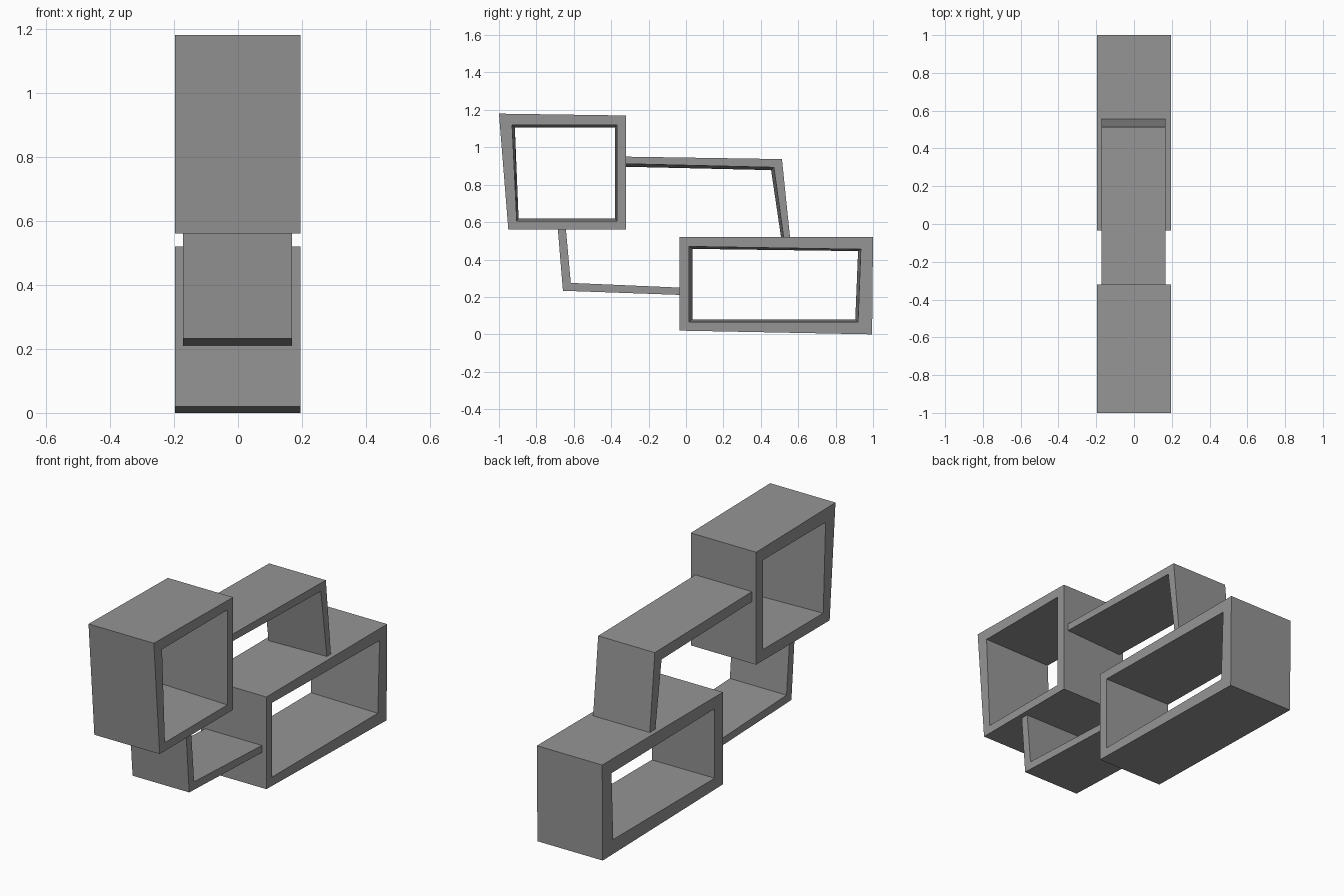
import bpy

old = bpy.data.objects.get("Cube")
if old:
    bpy.data.objects.remove(old, do_unlink=True)

grey = bpy.data.materials.new("mid grey")
grey.use_nodes = True
colour = (0.3, 0.3, 0.3, 1)
grey.diffuse_color = colour
grey.node_tree.nodes["Principled BSDF"].inputs["Base Color"].default_value = colour


def board_loop(name, left, right, outer, inner_left, inner_right, closed):
    """Join outer and inner (y, z) outlines into a board loop running across x."""
    rings = [(left, outer), (left, inner_left), (right, inner_right), (right, outer)]
    n = len(outer)
    verts = [(x, y, z) for x, ring in rings for y, z in ring]
    faces = []
    for i in range(n if closed else n - 1):
        j = (i + 1) % n
        for a in range(4):
            b = (a + 1) % 4
            faces.append((a * n + i, a * n + j, b * n + j, b * n + i))
    if not closed:
        for end in (0, n - 1):
            cap = [a * n + end for a in range(4)]
            faces.append(cap if end else cap[::-1])
    mesh = bpy.data.meshes.new(name)
    mesh.from_pydata(verts, [], faces)
    mesh.materials.append(grey)
    obj = bpy.data.objects.new(name, mesh)
    bpy.context.collection.objects.link(obj)
    # Consistent outward normals
    bpy.context.view_layer.objects.active = obj
    obj.select_set(True)
    bpy.ops.object.mode_set(mode='EDIT')
    bpy.ops.mesh.select_all(action='SELECT')
    bpy.ops.mesh.normals_make_consistent(inside=False)
    bpy.ops.object.mode_set(mode='OBJECT')
    obj.select_set(False)


WIDE = (0.195, -0.197)
NARROW = (0.168, -0.172)

# Open boxes, their openings narrowing slightly toward the right
board_loop("upper_box", *WIDE,
           [(-1, 1.18), (-.32, 1.17), (-.32, .56), (-.95, .56)],
           [(-.93, 1.12), (-.37, 1.12), (-.37, .605), (-.905, .605)],
           [(-.915, 1.105), (-.38, 1.105), (-.38, .62), (-.895, .62)], True)
board_loop("lower_box", *WIDE,
           [(-.035, .52), (1, .52), (.995, 0), (-.035, .02)],
           [(.015, .47), (.935, .455), (.92, .067), (.015, .067)],
           [(.035, .457), (.92, .445), (.905, .08), (.035, .08)], True)

# Bent shelves linking the boxes
board_loop("upper_shelf", *NARROW,
           [(-.32, .95), (.513, .937), (.556, .52)],
           [(-.32, .912), (.47, .893), (.522, .52)],
           [(-.32, .896), (.455, .878), (.508, .52)], False)
low_inner = [(-.642, .56), (-.616, .275), (-.035, .25)]
board_loop("lower_shelf", *NARROW,
           [(-.685, .56), (-.658, .233), (-.035, .211)],
           low_inner, low_inner, False)
